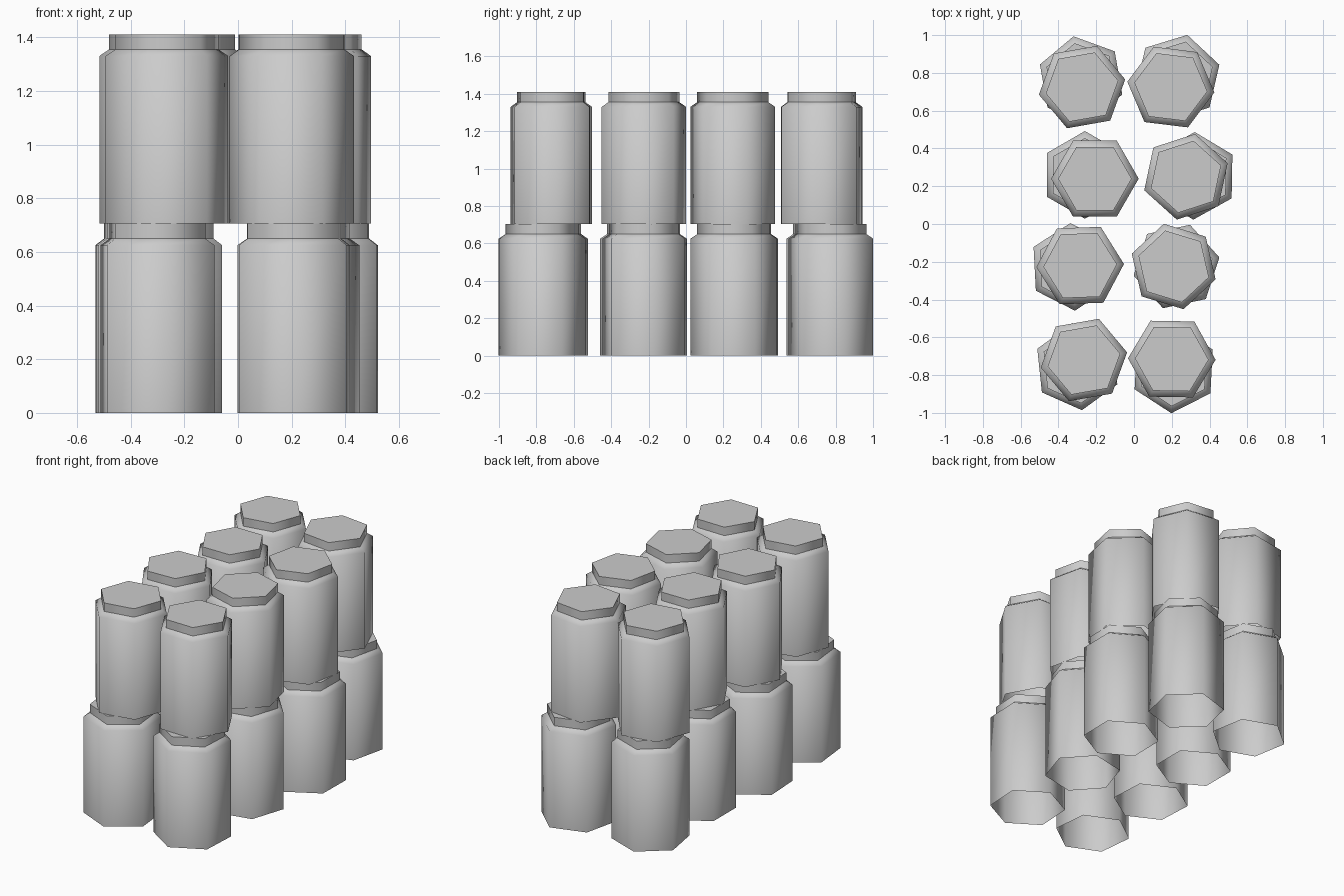
import bpy, bmesh
from math import cos, sin, radians

if "Cube" in bpy.data.objects:
    bpy.data.objects.remove(bpy.data.objects["Cube"])

R = 0.232          # body radius
H = 0.705          # height of one container
SIDES = 6
# (radius, height) from open base to neck top
PROFILE = [(R, 0), (R, 0.625), (0.195, 0.65), (0.195, H)]


def container(name, x, y, z, angle):
    """Six-sided jar: open base, soft shoulder, narrow flat-topped neck."""
    bm = bmesh.new()
    rings = []
    for r, h in PROFILE:
        rings.append([bm.verts.new((r * cos(radians(angle + 60 * i)),
                                    r * sin(radians(angle + 60 * i)), h))
                      for i in range(SIDES)])
    for a, b in zip(rings, rings[1:]):
        for i in range(SIDES):
            j = (i + 1) % SIDES
            bm.faces.new((a[i], a[j], b[j], b[i]))
    bm.faces.new(rings[-1])
    for f in bm.faces:
        f.smooth = True
    # crisp creases at the neck base and the top rim
    for ring in rings[2:]:
        for i in range(SIDES):
            bm.edges.get((ring[i], ring[(i + 1) % SIDES])).smooth = False
    mesh = bpy.data.meshes.new(name)
    bm.to_mesh(mesh)
    bm.free()
    ob = bpy.data.objects.new(name, mesh)
    ob.location = (x, y, z)
    bpy.context.collection.objects.link(ob)


# hand-stacked placement: x, y, turn in degrees
LOWER = [(-0.28, 0.765, 40), (0.23, 0.775, 17),
         (-0.26, 0.26, 30), (0.318, 0.255, 29),
         (-0.325, -0.227, 33), (0.225, -0.225, 12),
         (-0.30, -0.755, 36), (0.21, -0.77, 27)]
UPPER = [(-0.275, 0.725, 10), (0.195, 0.725, -7),
         (-0.207, 0.24, 0), (0.275, 0.25, 18),
         (-0.285, -0.22, 2), (0.21, -0.225, -17),
         (-0.265, -0.72, 10), (0.20, -0.715, -1)]

for label, layer, z in (("lower_container", LOWER, 0), ("upper_container", UPPER, H)):
    for n, (x, y, a) in enumerate(layer, 1):
        container(f"{label}_{n}", x, y, z, a)
